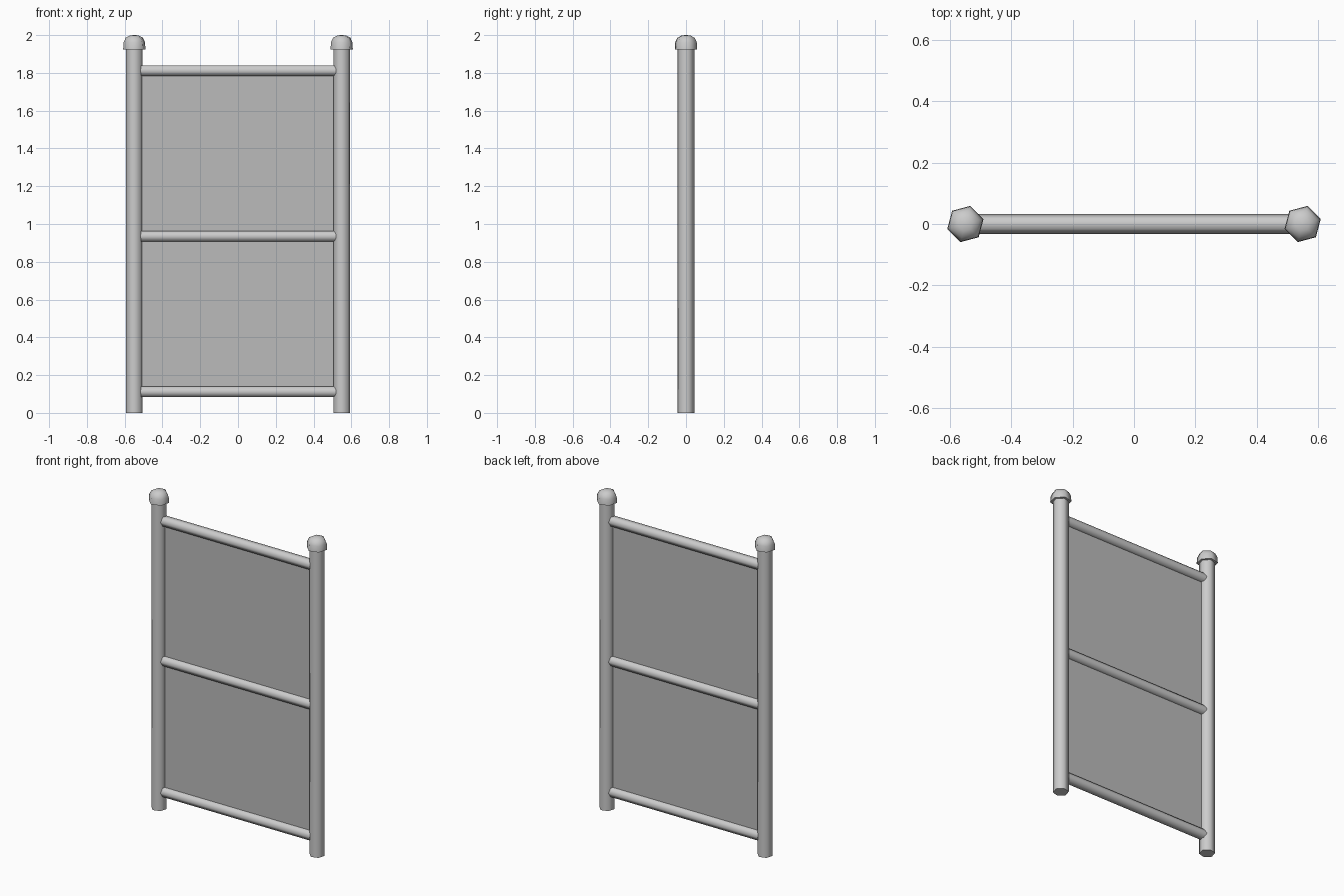
import bpy, math

if "Cube" in bpy.data.objects:
    bpy.data.objects.remove(bpy.data.objects["Cube"])

POST_X = 0.549
SIDES = 6


def lathe(name, profile, x, turn):
    """Stack of six-sided rings (radius, z), closed at both ends."""
    verts, faces = [], []
    for r, z in profile:
        for i in range(SIDES):
            a = turn + i * math.tau / SIDES
            verts.append((x + r * math.cos(a), r * math.sin(a), z))
    for k in range(len(profile) - 1):
        for i in range(SIDES):
            j = (i + 1) % SIDES
            faces.append((k * SIDES + i, k * SIDES + j,
                          (k + 1) * SIDES + j, (k + 1) * SIDES + i))
    faces.append(tuple(reversed(range(SIDES))))
    top = (len(profile) - 1) * SIDES
    faces.append(tuple(range(top, top + SIDES)))
    return finish(name, verts, faces)


def finish(name, verts, faces):
    mesh = bpy.data.meshes.new(name)
    mesh.from_pydata(verts, [], faces)
    obj = bpy.data.objects.new(name, mesh)
    bpy.context.collection.objects.link(obj)
    bpy.ops.object.select_all(action='DESELECT')
    obj.select_set(True)
    bpy.context.view_layer.objects.active = obj
    bpy.ops.object.shade_smooth_by_angle(angle=math.radians(62))
    return obj


# Upright posts with rounded knobs on top
for side, sx in (("left", -1), ("right", 1)):
    lathe(f"{side}_post", [(0.046, 0), (0.046, 1.94)], sx * POST_X, math.radians(15))
    lathe(f"{side}_knob",
          [(0.061, 1.925), (0.059, 1.962), (0.047, 1.986), (0.024, 1.998), (0.003, 2.0)],
          sx * POST_X, math.radians(15))

# Horizontal rails between the posts
for name, z in (("bottom", 0.112), ("middle", 0.935), ("top", 1.812)):
    bpy.ops.mesh.primitive_cylinder_add(vertices=SIDES, radius=0.032, depth=1.04,
                                        location=(0, 0, z),
                                        rotation=(0, math.pi / 2, 0))
    rail = bpy.context.object
    rail.name = f"{name}_rail"
    bpy.ops.object.shade_smooth_by_angle(angle=math.radians(62))

# Thin see-through screen filling the frame
w = 0.51
screen = finish("screen_panel",
                [(-w, 0, 0.11), (w, 0, 0.11), (w, 0, 1.81), (-w, 0, 1.81)],
                [(0, 1, 2, 3)])
mat = bpy.data.materials.new("screen")
mat.diffuse_color = (0.5, 0.5, 0.5, 0.6)
mat.use_nodes = True
mat.node_tree.nodes["Principled BSDF"].inputs["Base Color"].default_value = mat.diffuse_color
screen.data.materials.append(mat)
